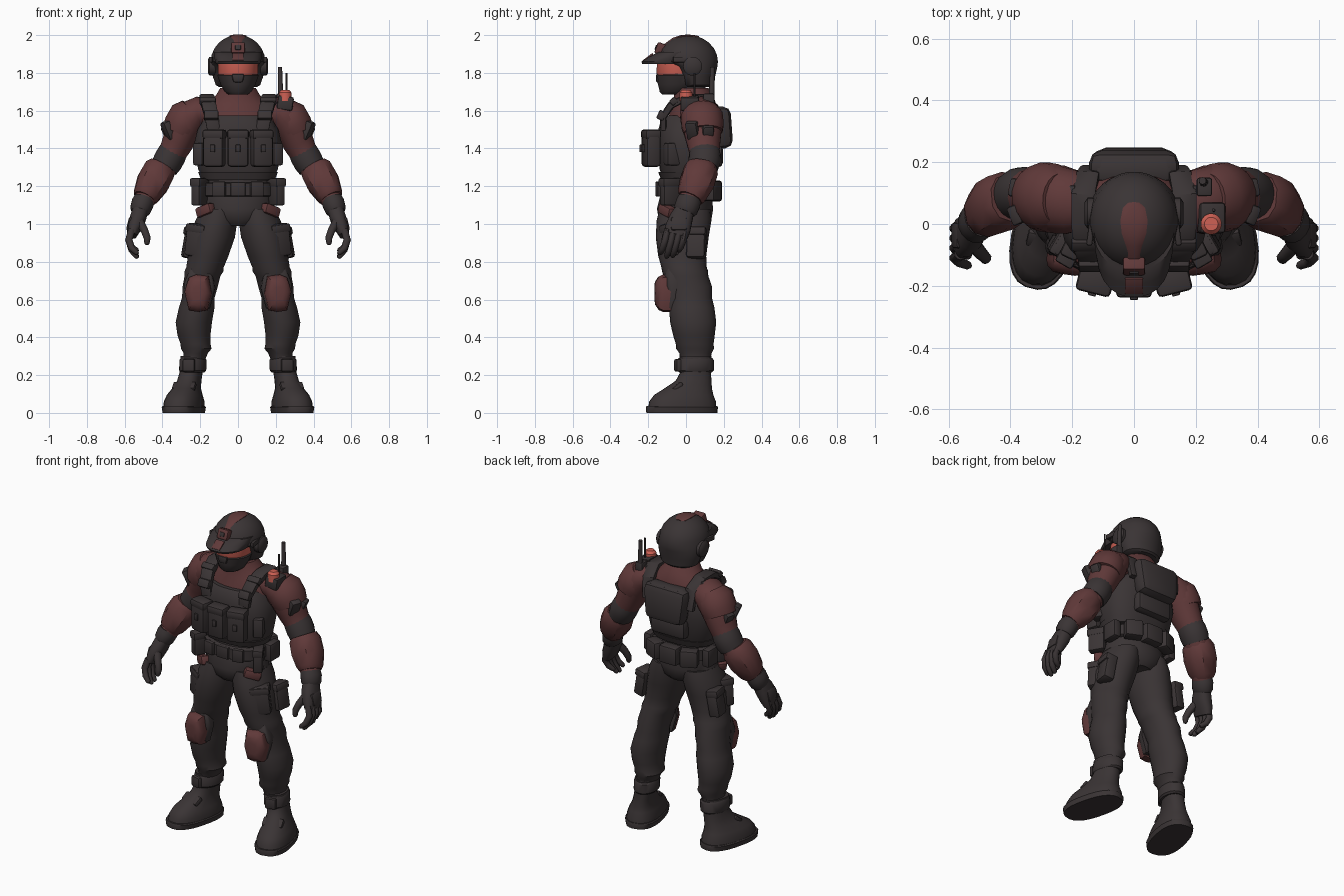
import bpy, bmesh, math
from mathutils import Vector, Euler, Matrix


def material(name, rgb):
    m = bpy.data.materials.new(name)
    m.diffuse_color = (*rgb, 1)
    return m


DARK = material("charcoal", (0.042, 0.034, 0.035))
RED = material("dull_red", (0.117, 0.041, 0.041))
GLOW = material("bright_red", (0.62, 0.12, 0.09))


def finish(name, bm, mat, mirror):
    bmesh.ops.recalc_face_normals(bm, faces=bm.faces)
    for f in bm.faces:
        f.smooth = True
    for e in bm.edges:
        e.smooth = e.calc_face_angle(0) < math.radians(38)
    me = bpy.data.meshes.new(name)
    bm.to_mesh(me)
    bm.free()
    me.materials.append(mat)
    ob = bpy.data.objects.new(name, me)
    bpy.context.collection.objects.link(ob)
    if mirror:
        ob.modifiers.new("mirror", 'MIRROR').use_mirror_merge = False
    return ob


def skin(bm, rings):
    n = len(rings[0])
    for a, b in zip(rings, rings[1:]):
        for k in range(n):
            bm.faces.new((a[k], a[(k + 1) % n], b[(k + 1) % n], b[k]))
    bm.faces.new(rings[0])
    bm.faces.new(rings[-1])


def place(bm, loc, rot):
    e = Euler([math.radians(a) for a in rot]).to_matrix().to_4x4()
    bm.transform(Matrix.Translation(loc) @ e)


def loft(name, pts, mat, mirror=False, n=20, power=2.0, ref=(0, 1, 0),
         flat=False, turn=0, tip=False):
    """Skin rings (x, y, z, half width, half depth) along a path."""
    pts = [list(p) for p in pts]
    if tip:  # rounded end
        a, b = Vector(pts[-2][:3]), Vector(pts[-1][:3])
        e = b + (b - a).normalized() * pts[-1][3] * 0.7
        pts.append([*e, pts[-1][3] * 0.55, pts[-1][4] * 0.55])
    bm = bmesh.new()
    rings = []
    for i, p in enumerate(pts):
        t = Vector((0, 0, 1)) if flat else (
            Vector(pts[min(i + 1, len(pts) - 1)][:3]) - Vector(pts[max(i - 1, 0)][:3])).normalized()
        v = Vector(ref)
        v = (v - t * v.dot(t)).normalized()
        u = v.cross(t)
        ring = []
        for k in range(n):
            a = 2 * math.pi * (k + 0.5) / n
            s = [math.copysign(abs(f) ** (2 / power), f) for f in (math.cos(a), math.sin(a))]
            d = Matrix.Rotation(turn, 3, 'Z') @ (u * s[0] * p[3] + v * s[1] * p[4])
            ring.append(bm.verts.new(Vector(p[:3]) + d))
        rings.append(ring)
    skin(bm, rings)
    return finish(name, bm, mat, mirror)


def box(name, loc, size, mat=DARK, mirror=False, rot=(0, 0, 0), bevel=0.012, taper=1.0):
    """Rounded box; taper scales the lower end's width."""
    bm = bmesh.new()
    bmesh.ops.create_cube(bm, size=1)
    for v in bm.verts:
        k = taper if v.co.z < 0 else 1
        v.co = Vector((v.co.x * size[0] * k, v.co.y * size[1], v.co.z * size[2]))
    bmesh.ops.bevel(bm, geom=bm.edges[:], offset=bevel, segments=2, profile=0.5, affect='EDGES')
    place(bm, loc, rot)
    return finish(name, bm, mat, mirror)


def shield(name, loc, outline, depth, mat, rot=(0, 0, 0)):
    """Mirrored pad: outline in x-z, domed toward -y."""
    bm = bmesh.new()
    skin(bm, [[bm.verts.new((x * s, -depth * d, z * s)) for x, z in outline]
              for s, d in ((1, 0), (1, .5), (.9, .75), (.65, .95), (.35, 1))])
    place(bm, loc, rot)
    return finish(name, bm, mat, True)


# Torso: shirt, collar, vest, waist, belt, pelvis
loft("shirt", [(0, .03, 1.3, .18, .11), (0, .03, 1.48, .2, .135), (0, .04, 1.58, .2, .13),
               (0, .045, 1.635, .165, .115), (0, .04, 1.68, .118, .105), (0, .03, 1.72, .095, .09)],
     RED, flat=True, n=24)
loft("vest", [(0, .0, 1.23, .185, .12), (0, .005, 1.29, .212, .145), (0, .01, 1.42, .235, .16),
              (0, .015, 1.5, .215, .162), (0, .02, 1.555, .18, .152), (0, .02, 1.575, .16, .135)],
     DARK, flat=True, n=28, power=2.5)
loft("vest_hem", [(0, 0, 1.235, .197, .133), (0, 0, 1.275, .212, .148)], DARK, flat=True, n=28, power=2.5)
loft("waist", [(0, 0, 1.12, .18, .13), (0, 0, 1.26, .175, .12)], DARK, flat=True, n=24)
loft("belt", [(0, 0, 1.145, .19, .14), (0, 0, 1.15, .196, .148), (0, 0, 1.215, .196, .148),
              (0, 0, 1.22, .19, .14)], DARK, flat=True, n=28, power=2.4)
loft("pelvis", [(0, -.005, .99, .1, .11), (0, -.005, 1.02, .155, .14), (0, -.005, 1.08, .198, .15),
                (0, 0, 1.16, .18, .135)], DARK, flat=True, n=24)

# Chest pouches with flaps and studs
for x, a, y in ((-.125, -14, -.183), (0, 0, -.195), (.125, 14, -.183)):
    t = math.radians(a)
    ox, oy = math.sin(t) * .044, -math.cos(t) * .044
    box("chest_pouch", (x, y, 1.4), (.112, .08, .195), rot=(0, 0, a), bevel=.018)
    box("pouch_flap", (x, y - .001, 1.475), (.116, .085, .05), rot=(0, 0, a), bevel=.014)
    box("pouch_stud", (x + ox, y + oy, 1.4), (.026, .014, .04), rot=(0, 0, a), bevel=.004)
box("vest_side_pouch", (.192, -.06, 1.37), (.06, .11, .12), mirror=True, rot=(0, 0, 25))

# Belt pouches
box("belt_buckle", (0, -.15, 1.185), (.08, .022, .075), bevel=.006)
box("front_belt_pouch", (.1, -.142, 1.185), (.07, .03, .08), mirror=True, rot=(0, 0, 12), bevel=.008)
box("side_belt_pouch", (.203, -.085, 1.17), (.055, .1, .145), mirror=True, rot=(0, 0, 30))
box("side_pouch_flap", (.204, -.087, 1.22), (.061, .106, .045), mirror=True, rot=(0, 0, 30), bevel=.008)
box("hip_pouch", (.205, .05, 1.175), (.05, .1, .11), mirror=True)
box("rear_belt_pouch", (0, .155, 1.175), (.12, .07, .11))
box("rear_side_pouch", (.12, .138, 1.175), (.105, .07, .105), mirror=True, rot=(0, 0, -25))
box("hip_trim", (.172, -.1, 1.072), (.1, .055, .055), RED, True, rot=(0, 18, 38), bevel=.012)

# Backpack and shoulder straps
box("backpack", (0, .19, 1.51), (.3, .105, .22), bevel=.04, taper=.85, rot=(4, 0, 0))
box("backpack_lid", (0, .175, 1.595), (.25, .08, .055), bevel=.022)
box("backpack_pocket", (0, .16, 1.36), (.24, .07, .12), bevel=.024)
loft("shoulder_strap", [(.13, -.12, 1.5, .016, .034), (.14, -.12, 1.57, .018, .037),
                        (.155, -.078, 1.63, .02, .039), (.165, .0, 1.67, .02, .039),
                        (.165, .09, 1.67, .02, .039), (.15, .155, 1.62, .018, .037),
                        (.14, .175, 1.5, .016, .035)], DARK, True, n=8, power=6, ref=(1, 0, 0))
box("strap_buckle", (.142, -.13, 1.575), (.076, .04, .05), mirror=True, rot=(-25, 0, 0), bevel=.008)
box("strap_clip", (.16, -.065, 1.65), (.085, .04, .035), mirror=True, rot=(40, 0, 0), bevel=.008)
box("shoulder_tab", (.21, .09, 1.65), (.05, .07, .03), mirror=True, rot=(0, 20, 0), bevel=.006)

# Shoulder radio with antennas and a lamp
box("radio", (.25, .02, 1.64), (.085, .1, .075), rot=(0, 8, 0))
box("radio_rear", (.228, .12, 1.65), (.05, .06, .08), bevel=.008)
loft("lamp", [(.25, 0, 1.65, .034, .034), (.25, 0, 1.695, .034, .034), (.25, 0, 1.71, .022, .022)], GLOW)
loft("thick_antenna", [(.226, .135, 1.66, .015, .015), (.222, .14, 1.83, .012, .012)], DARK, n=10)
loft("thin_antenna", [(.258, .045, 1.66, .006, .006), (.257, .045, 1.8, .005, .005)], DARK, n=8)

# Arms
loft("sleeve", [(.15, .06, 1.59, .07, .08), (.2, .07, 1.595, .082, .105), (.248, .08, 1.565, .098, .112),
                (.285, .087, 1.51, .094, .105), (.32, .093, 1.43, .084, .09), (.36, .1, 1.35, .07, .075),
                (.405, .085, 1.28, .07, .075), (.452, .055, 1.2, .07, .076), (.51, .008, 1.1, .05, .054)],
     RED, True, n=20)
loft("shoulder_cap", [(.238, .08, 1.613, .07, .085), (.262, .083, 1.578, .1, .112), (.293, .088, 1.52, .102, .113),
                      (.308, .091, 1.485, .096, .104)], RED, True, n=20)
box("arm_patch", (.37, .035, 1.495), (.04, .065, .1), mirror=True, rot=(0, 24, -22), bevel=.01)
box("arm_patch_rear", (.375, .115, 1.485), (.04, .06, .075), mirror=True, rot=(0, 24, 12), bevel=.01)
loft("elbow_band", [(.34, .097, 1.39, .076, .08), (.353, .1, 1.365, .08, .085), (.372, .098, 1.33, .08, .085),
                    (.39, .092, 1.3, .074, .079)], DARK, True, n=18)
loft("forearm_guard", [(.402, .085, 1.31, .07, .078), (.416, .08, 1.285, .088, .092), (.45, .058, 1.22, .091, .094),
                       (.484, .032, 1.155, .073, .08), (.495, .022, 1.135, .06, .066)], RED, True, n=10, power=2.3)
loft("glove_cuff", [(.496, .02, 1.135, .055, .062), (.505, .012, 1.11, .06, .066), (.517, -.002, 1.075, .056, .064),
                    (.522, -.008, 1.06, .046, .055)], DARK, True, n=16)

# Hands
loft("palm", [(.515, -.003, 1.08, .042, .05), (.53, -.025, 1.03, .044, .062), (.55, -.042, .98, .038, .068),
              (.562, -.052, .94, .026, .064)], DARK, True, n=16, power=2.5)
box("hand_guard", (.57, -.037, 1.0), (.03, .085, .075), mirror=True, rot=(0, -14, 0), bevel=.012)
for i in range(4):
    y, drop = -.098 + i * .032, (.0, .02, .015, -.012)[i]
    loft("finger", [(.562, y, .97, .02, .018), (.578, y - .012, .915, .02, .018),
                    (.563, y - .026, .872 - drop * .5, .018, .017), (.537, y - .036, .848 - drop, .014, .014)],
         DARK, True, n=10, tip=True)
loft("thumb", [(.525, -.06, 1.02, .024, .026), (.495, -.095, .965, .021, .022), (.48, -.11, .925, .019, .019),
               (.482, -.115, .9, .015, .015)], DARK, True, n=10, tip=True)

# Legs
loft("trouser_leg", [(.1, -.005, 1.08, .095, .135), (.114, -.01, 1.02, .112, .145), (.135, -.02, .93, .12, .14),
                     (.158, -.02, .83, .108, .127), (.175, -.01, .77, .1, .12), (.18, -.005, .75, .104, .122),
                     (.188, .0, .725, .096, .118), (.2, .015, .67, .094, .122), (.21, .025, .61, .087, .112),
                     (.218, .03, .56, .095, .12), (.234, .038, .48, .097, .122), (.233, .042, .41, .088, .11),
                     (.225, .046, .365, .08, .1), (.221, .048, .34, .082, .1), (.224, .05, .315, .064, .085),
                     (.235, .05, .27, .058, .08)],
     DARK, True, n=22, flat=True)
shield("knee_backing", (.198, -.06, .652), [(-.06, .11), (.05, .118), (.086, .03), (.06, -.1), (-.05, -.1), (-.08, .01)],
       .06, DARK, (0, 0, 8))
shield("knee_pad", (.205, -.085, .632), [(-.054, .092), (.012, .1), (.05, .085), (.074, .01), (.05, -.09), (0, -.097),
                                         (-.046, -.088), (-.07, 0)], .08, RED, (0, 0, 8))
box("thigh_pouch", (.213, -.075, .915), (.11, .085, .175), mirror=True, rot=(0, -7, 30), bevel=.016)
box("thigh_pouch_flap", (.208, -.077, .975), (.116, .091, .045), mirror=True, rot=(0, -7, 30), bevel=.01)
box("thigh_side_pouch", (.25, .055, .9), (.07, .1, .165), mirror=True, rot=(0, -10, -8), bevel=.014)
box("thigh_side_flap", (.245, .055, .96), (.076, .106, .045), mirror=True, rot=(0, -10, -8), bevel=.01)

# Boots, toes turned outward
loft("boot", [(.287, -.02, .02, .1, .185), (.285, -.018, .06, .098, .18), (.282, -.012, .095, .086, .16),
              (.272, .012, .13, .069, .128), (.258, .04, .17, .06, .096), (.247, .052, .22, .058, .08),
              (.24, .05, .3, .062, .085)], DARK, True, n=22, power=2.3, flat=True, turn=.24)
loft("boot_sole", [(.287, -.022, 0, .1, .19), (.287, -.022, .03, .105, .193), (.287, -.022, .036, .1, .19)],
     DARK, True, n=24, power=2.5, flat=True, turn=.24)
loft("ankle_strap", [(.241, .05, .215, .063, .088), (.24, .05, .225, .071, .098), (.238, .05, .28, .071, .098),
                     (.238, .05, .29, .064, .09)], DARK, True, n=20, flat=True, turn=.2)
box("ankle_buckle", (.26, -.042, .252), (.065, .03, .065), mirror=True, rot=(0, 0, 14), bevel=.008)
box("instep_strap", (.285, -.055, .138), (.125, .06, .03), mirror=True, rot=(38, 0, 14), bevel=.01)

# Head: neck, mask, visor
loft("neck", [(0, .03, 1.66, .075, .08), (0, .02, 1.78, .07, .08)], DARK, n=16, flat=True)
loft("mask", [(0, -.065, 1.685, .05, .06), (0, -.055, 1.7, .072, .085), (0, -.045, 1.74, .094, .105),
              (0, -.042, 1.785, .11, .116), (0, -.035, 1.8, .102, .108), (0, -.02, 1.88, .1, .1)],
     DARK, n=20, flat=True)
loft("visor", [(0, -.045, 1.78, .1, .104), (0, -.045, 1.797, .107, .112), (0, -.045, 1.875, .107, .11)],
     GLOW, n=20, flat=True)
box("nose_guard", (0, -.145, 1.772), (.07, .03, .045), bevel=.01, taper=.7)

# Helmet: shell with dropped back, brim, stripes, ear cups
dome = [(0, .01, 1.86 + .14 * math.sin(a), .145 * math.cos(a), .16 * math.cos(a))
        for a in [math.radians(d) for d in (0, 15, 30, 45, 58, 70, 80, 88)]]
loft("helmet", [(0, .065, 1.725, .1, .075), (0, .062, 1.735, .118, .088), (0, .055, 1.78, .134, .1),
                (0, .045, 1.835, .142, .122)] + dome, DARK, n=28, flat=True)
loft("helmet_brim", [(0, -.085, 1.848, .116, .148), (0, -.085, 1.86, .122, .153), (0, -.065, 1.886, .127, .13),
                     (0, -.02, 1.91, .13, .13)], DARK, n=24, power=2.2, flat=True)


def crest(deg, w):
    a = math.radians(deg)
    return (0, .01 + .155 * math.sin(a), 1.86 + .135 * math.cos(a), .009, w)


loft("helmet_stripe", [crest(d, w) for d, w in ((22, .02), (16, .037), (0, .046), (-15, .041), (-30, .028), (-50, .022))],
     RED, n=12, ref=(1, 0, 0))
box("helmet_mount", (0, -.137, 1.928), (.072, .045, .062), RED, rot=(-20, 0, 0), bevel=.008)
box("mount_plate", (0, -.159, 1.934), (.03, .009, .026), rot=(-20, 0, 0), bevel=.002)
box("brim_stripe", (0, -.2, 1.883), (.058, .062, .009), RED, rot=(37, 0, 0), bevel=.002)
loft("ear_cup", [(.12, .035, 1.835, .05, .05), (.15, .035, 1.835, .05, .05), (.16, .035, 1.835, .036, .036)],
     DARK, True, n=18)
box("helmet_rail", (.138, -.015, 1.87), (.02, .11, .03), mirror=True, rot=(0, 0, 8), bevel=.006)
